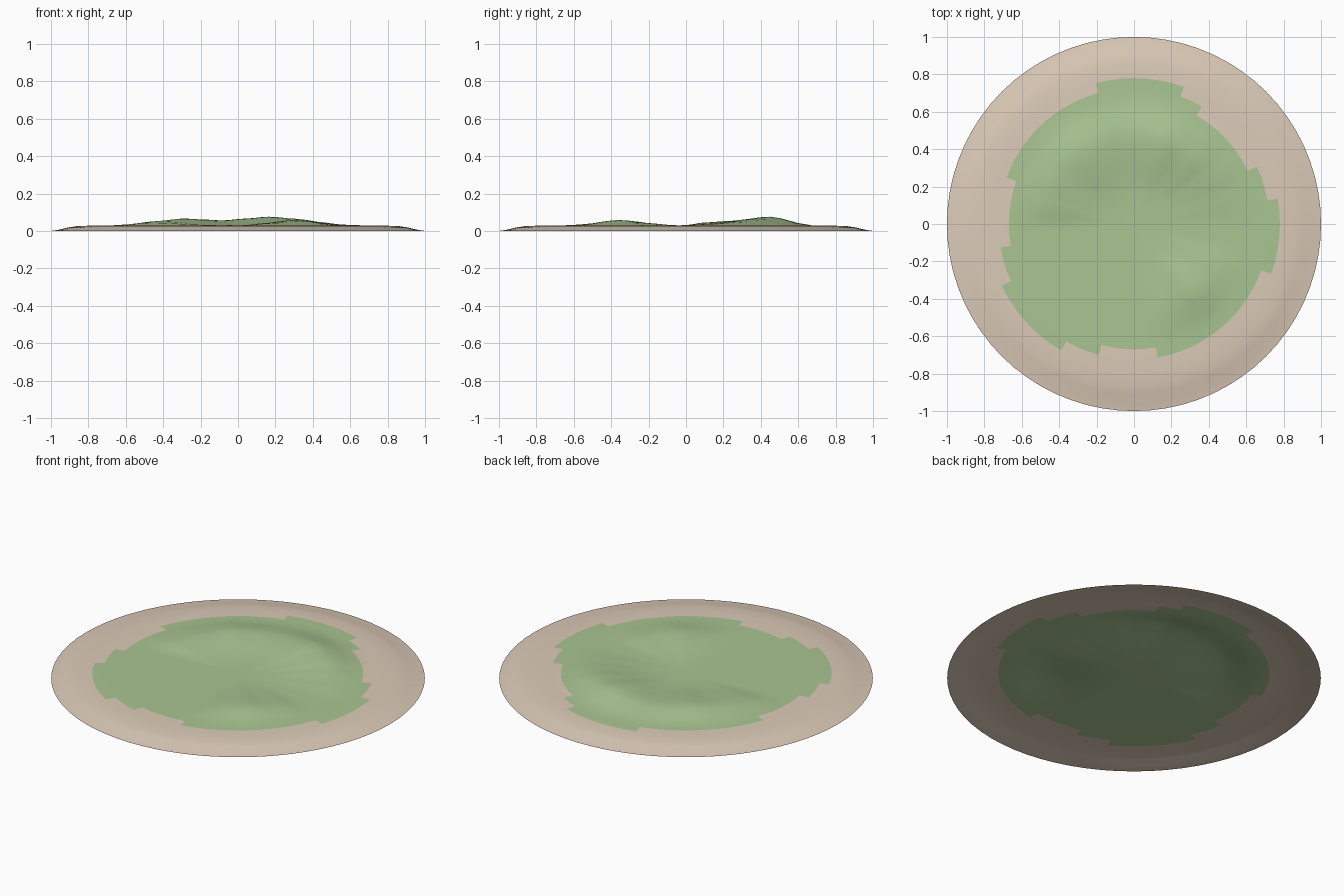
import bpy, bmesh
from math import sin, cos, radians

if "Cube" in bpy.data.objects:
    bpy.data.objects.remove(bpy.data.objects["Cube"])

SEG = 72
RINGS = [0.1, 0.2, 0.28, 0.36, 0.43, 0.48, 0.53, 0.6, 0.67, 0.725, 0.78, 0.86, 0.91, 0.96, 1.0]
# base profile: flat top falling to the shore (radius, height)
SHORE = [(0, 0.03), (0.7, 0.03), (0.78, 0.0285), (0.86, 0.026), (0.91, 0.018), (0.96, 0.006), (1, 0)]
# dune height around the crest circle (angle, extra height)
CREST = [(0, 0), (18, 0.009), (33, 0.02), (50, 0.035), (70, 0.046), (85, 0.036), (100, 0.026),
         (113, 0.031), (126, 0.036), (150, 0.024), (166, 0.016), (182, 0), (275, 0), (290, 0.013),
         (310, 0.028), (330, 0.014), (347, 0), (360, 0)]
# outer grass radius per sector (end angle, radius)
GRASS = [(10, 0.78), (25, 0.725), (60, 0.67), (70, 0.725), (105, 0.78), (160, 0.725), (190, 0.67),
         (205, 0.725), (240, 0.78), (255, 0.725), (280, 0.67), (340, 0.725), (360, 0.78)]


def interp(table, x, smooth=False):
    for (x0, y0), (x1, y1) in zip(table, table[1:]):
        if x <= x1:
            t = (x - x0) / (x1 - x0)
            if smooth:
                t = t * t * (3 - 2 * t)
            return y0 + (y1 - y0) * t
    return table[-1][1]


def height(r, a):
    dune = interp([(0, 0), (0.12, 0), (0.48, 1), (0.68, 0), (1, 0)], r, True)
    return interp(SHORE, r) + dune * interp(CREST, a, True)


def material(name, color):
    m = bpy.data.materials.new(name)
    m.diffuse_color = color
    m.use_nodes = True
    m.node_tree.nodes["Principled BSDF"].inputs["Base Color"].default_value = m.diffuse_color
    return m


# polar terrain grid, open underneath
bm = bmesh.new()
center = bm.verts.new((0, 0, 0.03))
grid = []
for r in RINGS:
    row = []
    for i in range(SEG):
        a = 360 * i / SEG
        row.append(bm.verts.new((r * cos(radians(a)), r * sin(radians(a)), height(r, a))))
    grid.append(row)

for i in range(SEG):
    j = (i + 1) % SEG
    edge = next(rad for end, rad in GRASS if (i + 0.5) * 360 / SEG < end)
    bm.faces.new((center, grid[0][i], grid[0][j])).material_index = 1
    for k in range(len(RINGS) - 1):
        f = bm.faces.new((grid[k][i], grid[k + 1][i], grid[k + 1][j], grid[k][j]))
        f.material_index = 1 if RINGS[k + 1] <= edge + 0.001 else 0
for f in bm.faces:
    f.smooth = True

mesh = bpy.data.meshes.new("island_ground")
bm.to_mesh(mesh)
bm.free()
mesh.materials.append(material("sand", (0.72, 0.60, 0.48, 1)))
mesh.materials.append(material("grass", (0.40, 0.56, 0.29, 1)))
bpy.context.collection.objects.link(bpy.data.objects.new("island_ground", mesh))
